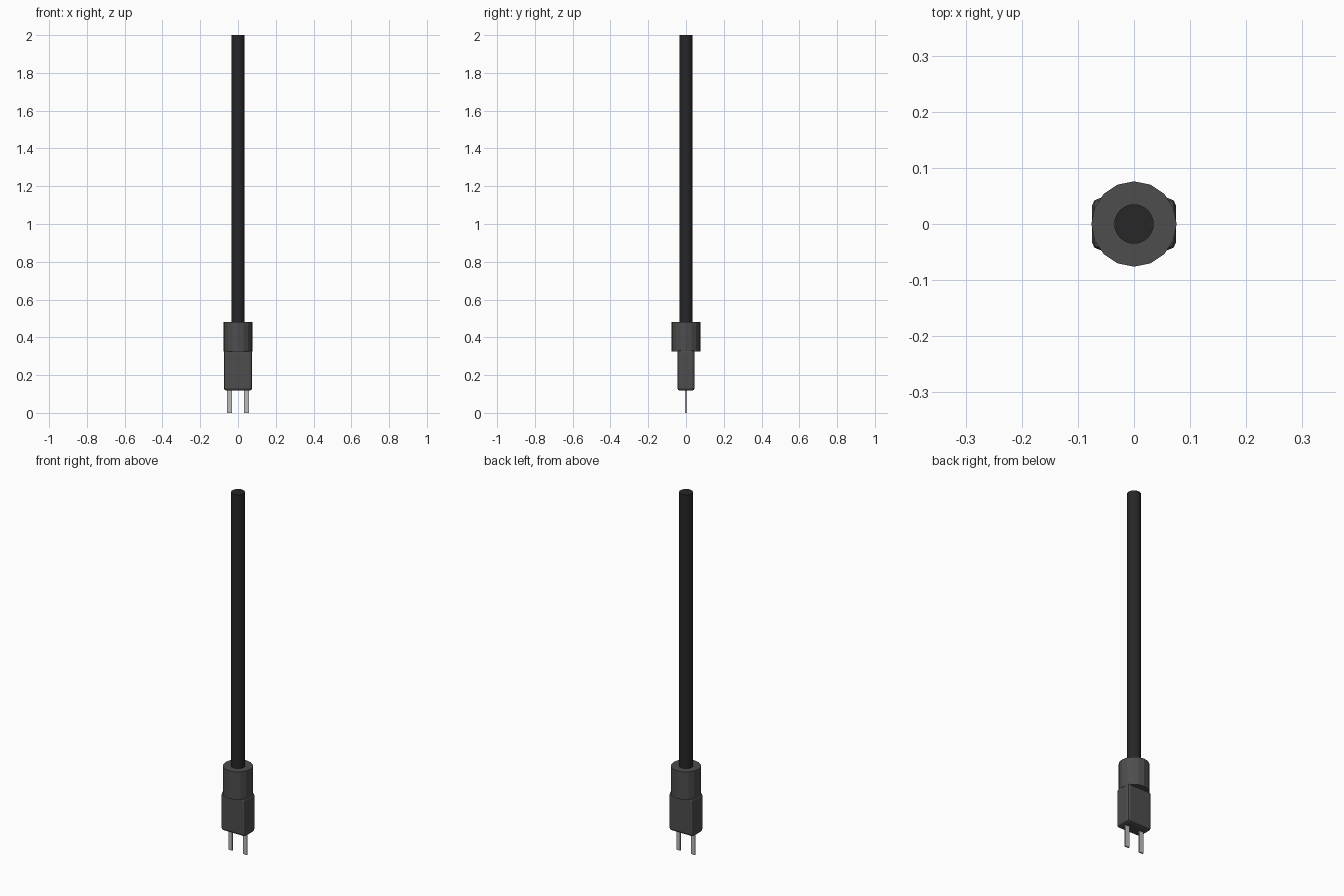
import bpy, math

if "Cube" in bpy.data.objects:
    bpy.data.objects.remove(bpy.data.objects["Cube"])


def material(name, grey):
    m = bpy.data.materials.new(name)
    m.diffuse_color = (grey, grey, grey * 1.04, 1)
    m.use_nodes = True
    m.node_tree.nodes["Principled BSDF"].inputs["Base Color"].default_value = m.diffuse_color
    return m


rubber = material("black_rubber", 0.02)
plastic = material("dark_plastic", 0.075)
metal = material("metal", 0.5)


def cylinder(name, radius, z0, z1, sides, mat, smooth=False):
    bpy.ops.mesh.primitive_cylinder_add(vertices=sides, radius=radius, depth=z1 - z0,
                                        location=(0, 0, (z0 + z1) / 2))
    ob = bpy.context.object
    ob.name = name
    ob.data.materials.append(mat)
    if smooth:
        bpy.ops.object.shade_smooth_by_angle(angle=math.radians(40))
    return ob


def box(name, size, center, mat, bevel=0):
    bpy.ops.mesh.primitive_cube_add(size=1, location=center)
    ob = bpy.context.object
    ob.name = name
    ob.scale = size
    bpy.ops.object.transform_apply(location=False, rotation=False, scale=True)
    ob.data.materials.append(mat)
    if bevel:
        mod = ob.modifiers.new("bevel", "BEVEL")
        mod.width = bevel
        mod.segments = 2
    return ob


# Cable and the strain-relief collar it enters
cylinder("cable", 0.035, 0.47, 2.0, 32, rubber, smooth=True)
cylinder("collar", 0.076, 0.325, 0.48, 16, plastic)

# Plug body with softened edges
box("plug_body", (0.15, 0.092, 0.215), (0, 0, 0.2255), plastic, bevel=0.014)

# Pair of flat contact blades
for side, x in (("left", -0.045), ("right", 0.045)):
    box("blade_" + side, (0.024, 0.008, 0.14), (x, 0, 0.07), metal)
